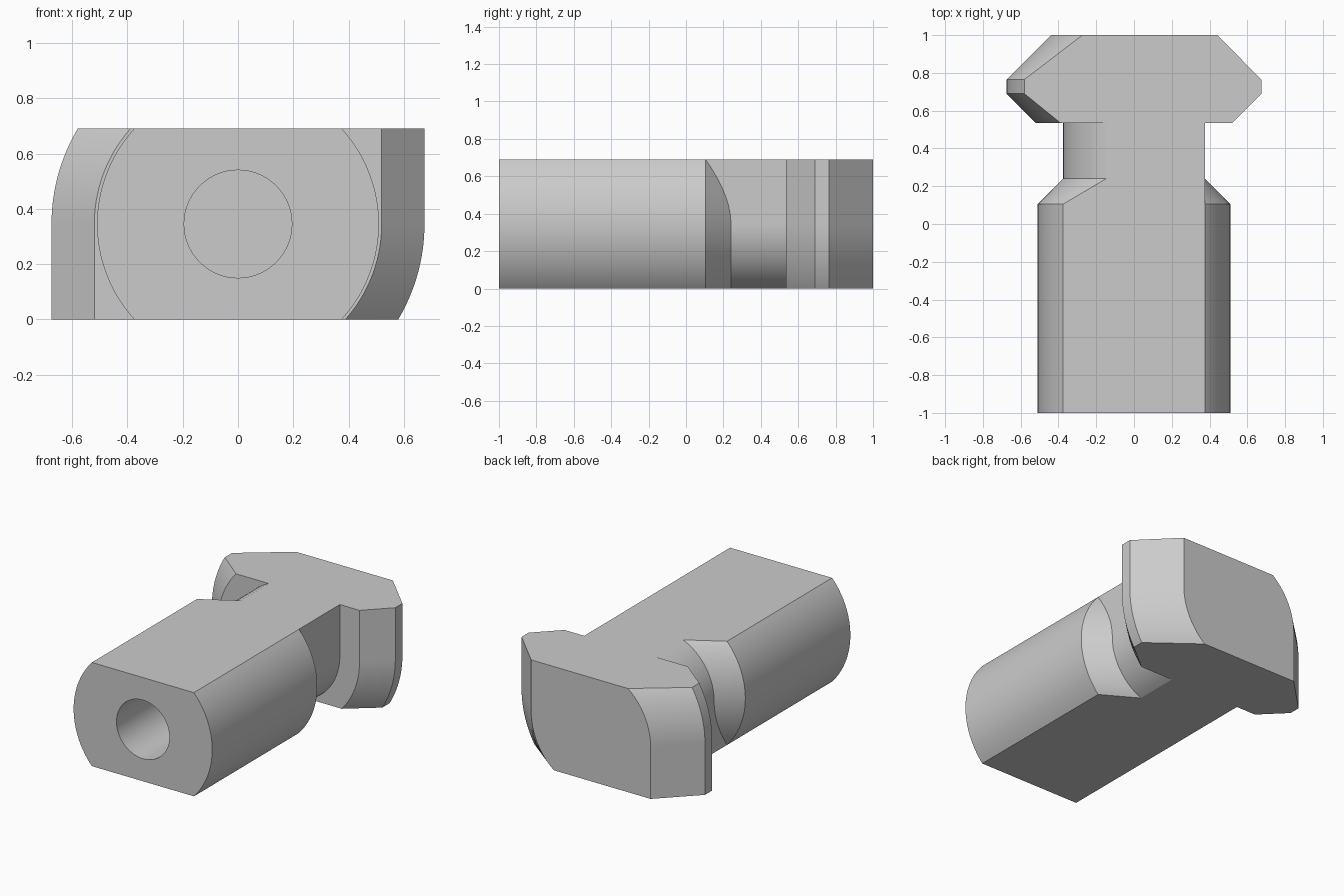
import bpy, bmesh
from math import sqrt, radians

cube = bpy.data.objects.get("Cube")
if cube:
    bpy.data.objects.remove(cube)

HALF = 0.345          # half height between the two flats
BODY, NECK = 0.51, 0.375
ROWS = 24             # rows of points in each half height
heights = [HALF * i / ROWS for i in range(-ROWS, ROWS + 1)]

steel = bpy.data.materials.new("steel grey")
steel.use_nodes = True
colour = (0.6, 0.6, 0.6, 1)
steel.diffuse_color = colour
steel.node_tree.nodes["Principled BSDF"].inputs["Base Color"].default_value = colour


def side(y, radius, square):
    """Right-hand edge at one station; the square kind is straight above mid height."""
    return [(radius if square and h > 0 else sqrt(radius ** 2 - h ** 2), y, h)
            for h in heights]


def shoulder_end():
    """Curve where the conical shoulder runs into the straight and round neck."""
    points = []
    for h in heights:
        if h > 0:
            points.append((NECK, 0.24 + NECK - sqrt(NECK ** 2 + h ** 2), h))
        else:
            points.append((sqrt(NECK ** 2 - h ** 2), 0.24, h))
    return points


# Edges along the length: shank, shoulder, neck, then bevelled hammer head
right = [side(-1, BODY, False), side(0.105, BODY, False), shoulder_end(),
         side(0.535, NECK, True), side(0.535, 0.52, True),
         side(0.69, 0.675, True), side(0.765, 0.675, True), side(1, 0.44, True)]

# The other edge is the same one turned half a turn about the long axis
bm = bmesh.new()
rings = []
for points in right:
    ring = [bm.verts.new((x, y, z + HALF)) for x, y, z in points]
    ring += [bm.verts.new((-x, y, HALF - z)) for x, y, z in points]
    rings.append(ring)

for a, b in zip(rings, rings[1:]):
    for i in range(len(a)):
        j = (i + 1) % len(a)
        bm.faces.new((a[i], a[j], b[j], b[i]))
bm.faces.new(rings[0])
bm.faces.new(rings[-1])
bmesh.ops.recalc_face_normals(bm, faces=bm.faces)

mesh = bpy.data.meshes.new("t_bolt")
bm.to_mesh(mesh)
bm.free()
bolt = bpy.data.objects.new("t_bolt", mesh)
bpy.context.collection.objects.link(bolt)
mesh.materials.append(steel)

# Blind hole in the front end
bpy.ops.mesh.primitive_cylinder_add(vertices=64, radius=0.195, depth=1.2,
                                    location=(0, -0.6, HALF),
                                    rotation=(radians(90), 0, 0))
cutter = bpy.context.object
cutter.name = "hole_cutter"
cutter.data.materials.append(steel)
cutter.hide_render = True
cutter.hide_set(True)
hole = bolt.modifiers.new("hole", 'BOOLEAN')
hole.operation = 'DIFFERENCE'
hole.solver = 'EXACT'
hole.object = cutter

bpy.context.view_layer.objects.active = bolt
bolt.select_set(True)
bpy.ops.object.modifier_apply(modifier=hole.name)
bpy.data.objects.remove(cutter)
bpy.ops.object.shade_smooth_by_angle(angle=radians(25))
